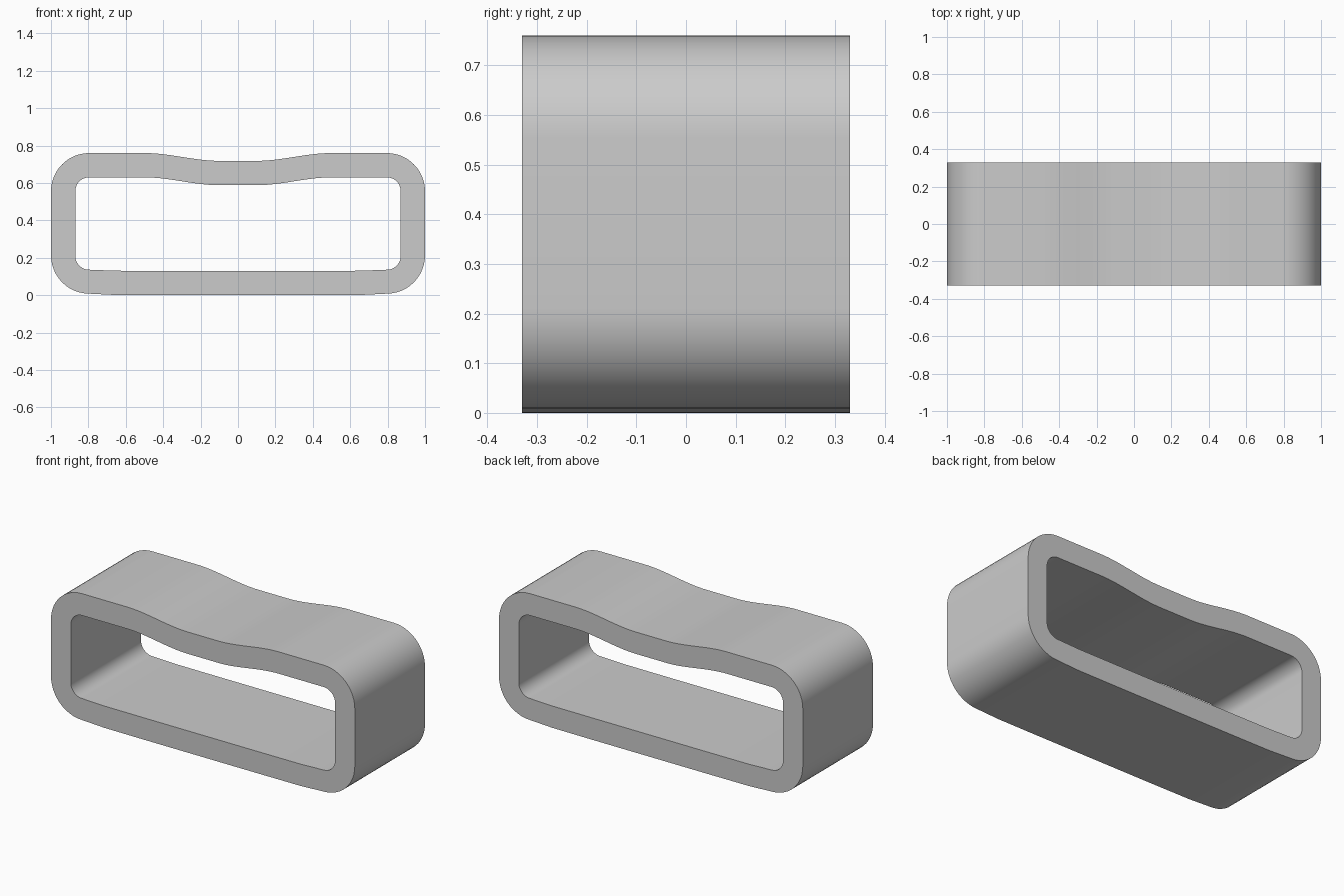
import bpy, bmesh, math

if "Cube" in bpy.data.objects:
    bpy.data.objects.remove(bpy.data.objects["Cube"])

HALF_DEPTH = 0.33


def dip(x):
    """Smooth sag in the middle of the top wall."""
    t = min(max((abs(x) - 0.10) / 0.40, 0), 1)
    return 0.042 * (1 - t * t * (3 - 2 * t))


def loop_points(half_w, bottom, top, r, sag, steps=12):
    """Closed rounded profile: right half, then its mirror."""
    half = [(0, bottom), (0.35, bottom), (0.65, bottom + sag * 0.1)]
    for cz, start in ((bottom + sag + r, -90), (top - r, 0)):
        for i in range(steps + 1):
            a = math.radians(start + 90 * i / steps)
            half.append((half_w - r + r * math.cos(a), cz + r * math.sin(a)))
    half += [(x, top - dip(x)) for x in [0.54 - 0.03 * i for i in range(19)]]
    half[-1] = (0, top - dip(0))
    return half + [(-x, z) for x, z in reversed(half[1:-1])]


grey = bpy.data.materials.new("grey")
grey.diffuse_color = (0.6, 0.6, 0.6, 1)
grey.use_nodes = True
grey.node_tree.nodes["Principled BSDF"].inputs["Base Color"].default_value = grey.diffuse_color

# Outer and inner profiles share a point count, so walls bridge directly
outer = loop_points(1.0, 0.0, 0.76, 0.205, 0.008)
inner = loop_points(0.87, 0.13, 0.63, 0.075, 0.006)

bm = bmesh.new()
rings = [[bm.verts.new((x, y, z)) for x, z in pts]
         for pts, y in ((outer, -HALF_DEPTH), (outer, HALF_DEPTH),
                        (inner, HALF_DEPTH), (inner, -HALF_DEPTH))]
n = len(outer)
for k in range(4):
    a, b = rings[k], rings[(k + 1) % 4]
    for i in range(n):
        j = (i + 1) % n
        bm.faces.new((a[i], a[j], b[j], b[i]))
bmesh.ops.recalc_face_normals(bm, faces=bm.faces)

# Strap loop band
mesh = bpy.data.meshes.new("strap_loop")
bm.to_mesh(mesh)
bm.free()
mesh.materials.append(grey)
band = bpy.data.objects.new("strap_loop", mesh)
bpy.context.collection.objects.link(band)
bpy.context.view_layer.objects.active = band
band.select_set(True)
bpy.ops.object.shade_smooth_by_angle(angle=math.radians(30))
